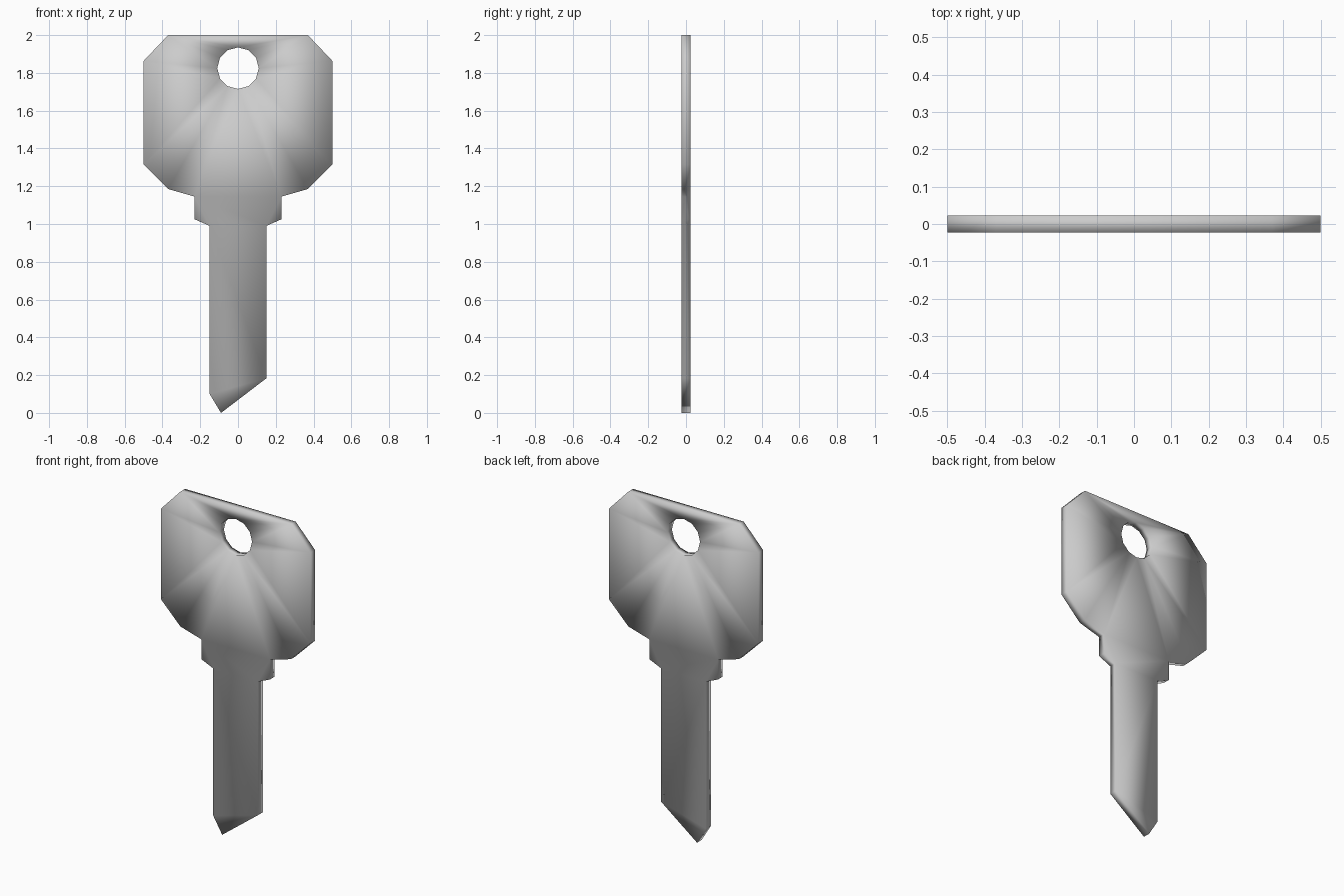
import bpy, bmesh, math

if "Cube" in bpy.data.objects:
    bpy.data.objects.remove(bpy.data.objects["Cube"])

THICKNESS = 0.045

# Half outline shared by both sides of the key head, collar and blade top
half = [(0.15, 0.99), (0.23, 1.025), (0.23, 1.145), (0.37, 1.185),
        (0.50, 1.315), (0.50, 1.863), (0.37, 2.0)]
# Slanted blade tip
tip = [(-0.15, 0.10), (-0.09, 0.0), (0.15, 0.183)]
outline = tip + half + [(-x, z) for x, z in reversed(half)]

# Twelve-sided key ring hole
hole = [(0.11 * math.cos(math.tau * i / 12), 1.825 + 0.11 * math.sin(math.tau * i / 12))
        for i in range(12)]


def add_loop(bm, points):
    verts = [bm.verts.new((x, 0, z)) for x, z in points]
    return [bm.edges.new((v, verts[(i + 1) % len(verts)])) for i, v in enumerate(verts)]


# Flat key profile with the hole left open
bm = bmesh.new()
edges = add_loop(bm, outline) + add_loop(bm, hole)
bmesh.ops.triangle_fill(bm, edges=edges, use_beauty=True, normal=(0, -1, 0))
bmesh.ops.recalc_face_normals(bm, faces=bm.faces)
for f in bm.faces:
    f.smooth = True
mesh = bpy.data.meshes.new("key_blank")
bm.to_mesh(mesh)
bm.free()
key = bpy.data.objects.new("key_blank", mesh)
bpy.context.collection.objects.link(key)

# Plate thickness, centred on y = 0
solid = key.modifiers.new("thickness", 'SOLIDIFY')
solid.thickness = THICKNESS
solid.offset = 0
